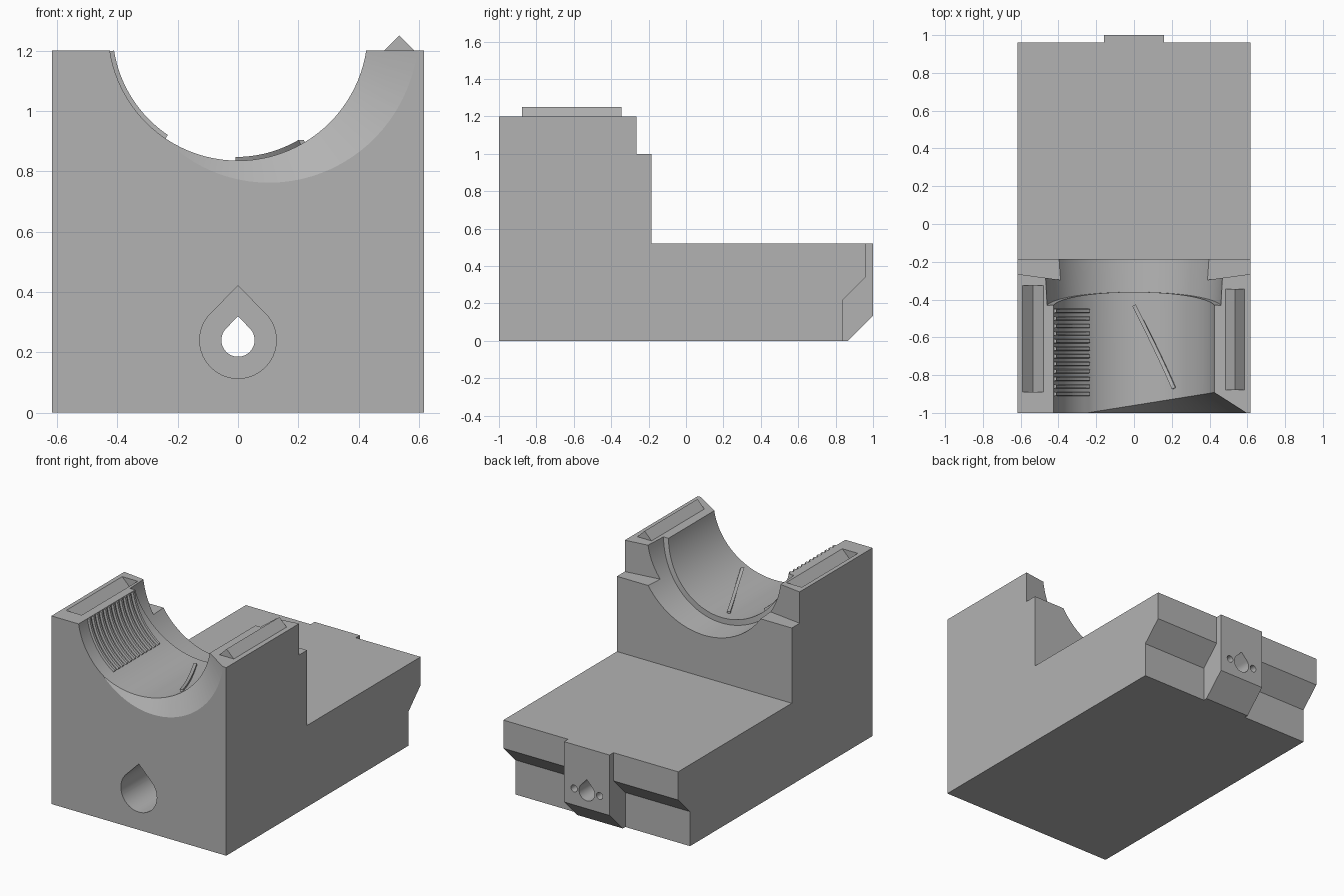
import bpy, bmesh
from math import sin, cos, pi, radians
from mathutils import Vector

if "Cube" in bpy.data.objects:
    bpy.data.objects.remove(bpy.data.objects["Cube"])

grey = bpy.data.materials.new("plain grey")
grey.use_nodes = True
COLOR = (0.45, 0.45, 0.45, 1)
grey.diffuse_color = COLOR
grey.node_tree.nodes["Principled BSDF"].inputs["Base Color"].default_value = COLOR

AXIS_Z, BORE_R = 1.265, 0.43


def loft(name, rings, closed=False):
    """Skin equal-length rings of points, capping the ends unless closed."""
    bm = bmesh.new()
    loops = [[bm.verts.new(p) for p in ring] for ring in rings]
    n = len(loops[0])
    pairs = list(zip(loops, loops[1:]))
    for a, b in pairs:
        for i in range(n):
            j = (i + 1) % n
            bm.faces.new((a[i], a[j], b[j], b[i]))
    bm.faces.new(loops[0])
    bm.faces.new(loops[-1])
    bmesh.ops.recalc_face_normals(bm, faces=bm.faces)
    mesh = bpy.data.meshes.new(name)
    bm.to_mesh(mesh)
    bm.free()
    mesh.materials.append(grey)
    ob = bpy.data.objects.new(name, mesh)
    bpy.context.collection.objects.link(ob)
    return ob


def prism(name, points, axis, lo, hi):
    """Extrude a 2D outline along x, y or z."""
    def place(p, d):
        c = list(p)
        c.insert("xyz".index(axis), d)
        return c
    return loft(name, [[place(p, d) for p in points] for d in (lo, hi)])


def combine(target, tool, operation):
    """Apply a boolean and discard the tool."""
    tool.hide_render = True
    mod = target.modifiers.new("join", "BOOLEAN")
    mod.operation, mod.object, mod.solver = operation, tool, "EXACT"
    bpy.context.view_layer.objects.active = target
    bpy.ops.object.modifier_apply(modifier=mod.name)
    bpy.data.objects.remove(tool)


def circle(cx, cz, r, n=24):
    return [(cx + r * cos(2 * pi * i / n), cz + r * sin(2 * pi * i / n)) for i in range(n)]


def teardrop(r, tip, cz=0.24, n=32):
    arc = [radians(140 + 260 * i / n) for i in range(n + 1)]
    return [(r * cos(a), cz + r * sin(a)) for a in arc] + [(0, tip)]


# Stepped block with an undercut back edge
body = prism("cradle_body", [(-1, 0), (0.84, 0), (0.84, 0.22), (0.96, 0.34), (0.96, 0.52),
                             (-0.185, 0.52), (-0.185, 1.2), (-1, 1.2)], "x", -0.617, 0.617)

# Central tongue on the back
tongue = prism("tongue", [(0.7, 0), (0.865, 0), (1, 0.135), (1, 0.52), (0.7, 0.52)],
               "x", -0.16, 0.16)
combine(body, tongue, "UNION")

# Lowered shelf behind the tower
shelf = prism("shelf_cut", [(-0.7, -0.253), (0, -0.35), (0.7, -0.253), (0.7, 0), (-0.7, 0)],
              "z", 1.0, 1.3)
combine(body, shelf, "DIFFERENCE")


# Round bore: skewed flare at the front, wider collar seat at the rear
def bore_ring(shape, n=96):
    ring = []
    for i in range(n):
        a = 2 * pi * i / n
        y, r = shape(a)
        ring.append((r * cos(a), y, AXIS_Z + r * sin(a)))
    return ring


def flare(a):
    return max(0, 0.04 + 0.16 * BORE_R * cos(a))


def seat_y(a):
    return -0.36 - 0.082 * (1 + sin(a))


bore = loft("bore_cut", [
    bore_ring(lambda a: (-1.02, BORE_R + (1.55 * (flare(a) + 0.02) if flare(a) else 0))),
    bore_ring(lambda a: (-1 + flare(a), BORE_R)),
    bore_ring(lambda a: (seat_y(a), BORE_R)),
    bore_ring(lambda a: (seat_y(a), 0.465)),
    bore_ring(lambda a: (-0.1, 0.482))])
combine(body, bore, "DIFFERENCE")

# Teardrop bolt hole, its front counterbore and two small pin holes
combine(body, prism("bolt_cut", teardrop(0.055, 0.32), "y", -1.1, 1.1), "DIFFERENCE")
combine(body, prism("counterbore_cut", teardrop(0.127, 0.42), "y", -1.1, 0.7), "DIFFERENCE")
for side in (-1, 1):
    combine(body, prism("pin_cut", circle(side * 0.09, 0.24, 0.022), "y", 0.9, 1.1), "DIFFERENCE")

# Alignment groove on the right rim, matching ridge on the left rim
groove = prism("groove_cut", [(-0.6, 1.21), (-0.535, 1.145), (-0.47, 1.21)], "y", -0.89, -0.325)
combine(body, groove, "DIFFERENCE")
prism("alignment_ridge", [(0.475, 1.19), (0.585, 1.2), (0.534, 1.25), (0.485, 1.2)],
      "y", -0.878, -0.345)

# Grip ribs along the right wall of the bore
START, END = radians(189), radians(236)
for k in range(12):
    y = -0.46 - 0.04 * k
    rings = []
    for i in range(17):
        a = START + (END - START) * i / 16
        rings.append([(r * cos(a), y + d, AXIS_Z + r * sin(a))
                      for r, d in ((0.44, -0.014), (0.416, -0.008), (0.416, 0.008), (0.44, 0.014))])
    loft("grip_rib", rings)

# Slanted seam ridge on the bore floor
side = Vector((0.009, 0.004, 0))
rings = []
for i in range(13):
    t = i / 12
    a = radians(270 + 30 * t)
    y = -0.43 - 0.44 * t
    foot, top = [Vector((r * cos(a), y, AXIS_Z + r * sin(a))) for r in (0.44, 0.418)]
    rings.append([foot - side, top - side, top + side, foot + side])
loft("seam_ridge", rings)

# Smooth the round surfaces, keep the edges sharp
bpy.ops.object.select_all(action="DESELECT")
body.select_set(True)
bpy.context.view_layer.objects.active = body
bpy.ops.object.shade_smooth_by_angle(angle=radians(25))
